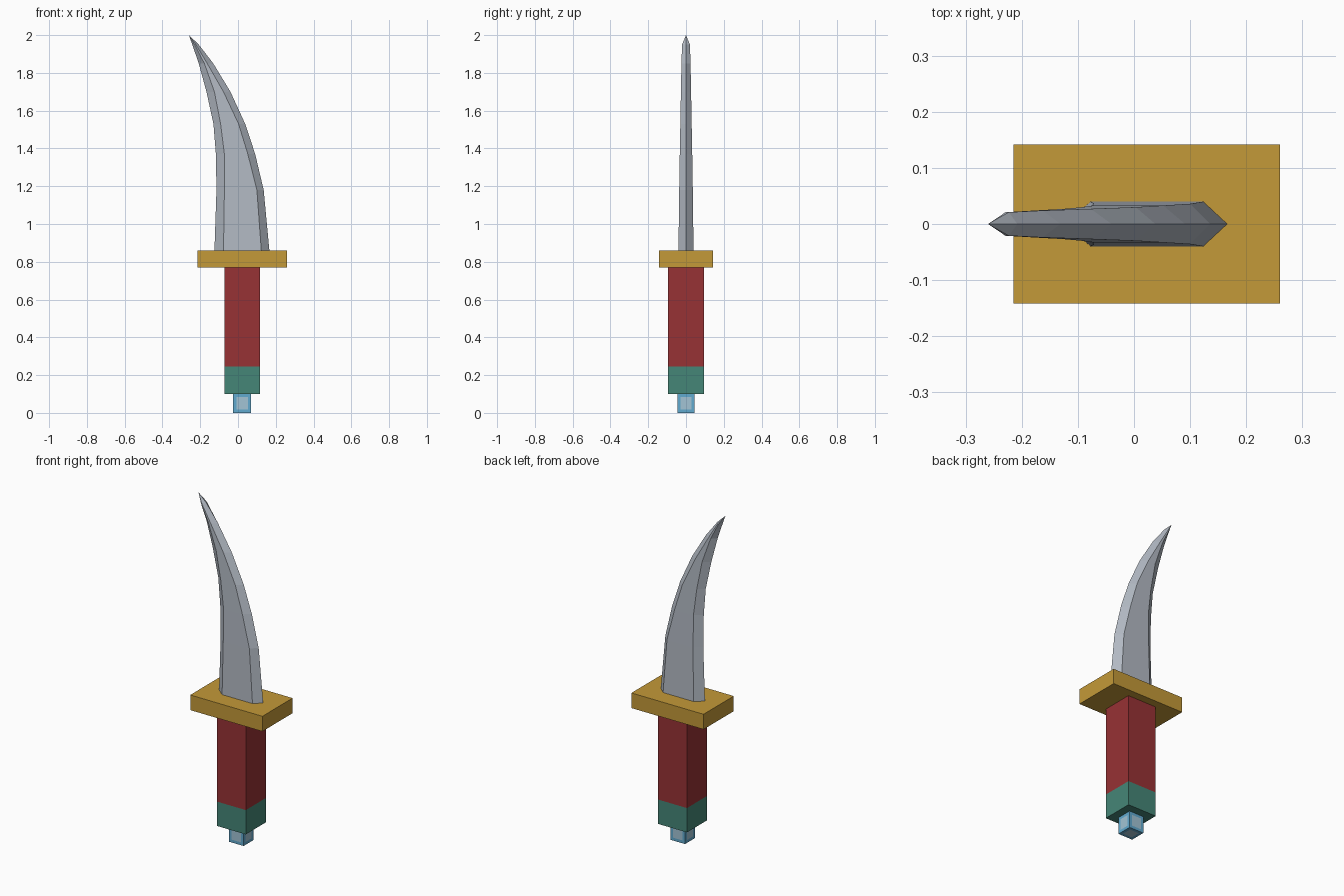
import bpy
import bmesh

default_cube = bpy.data.objects.get("Cube")
if default_cube:
    bpy.data.objects.remove(default_cube, do_unlink=True)


def make_material(name, red, green, blue):
    material = bpy.data.materials.new(name)
    colour = (red, green, blue, 1)
    material.diffuse_color = colour
    material.use_nodes = True
    shader = material.node_tree.nodes["Principled BSDF"]
    shader.inputs["Base Color"].default_value = colour
    shader.inputs["Roughness"].default_value = 0.6
    return material


steel = make_material("steel", 0.45, 0.49, 0.55)
gold = make_material("gold", 0.55, 0.32, 0.04)
red_grip = make_material("red grip", 0.31, 0.032, 0.035)
green_band = make_material("green band", 0.06, 0.24, 0.185)
gem_blue = make_material("gem blue", 0.12, 0.40, 0.62)
gem_pale = make_material("gem pale", 0.36, 0.55, 0.66)


def finish(name, mesh_builder, *materials):
    """Turn a bmesh into a named, flat shaded object."""
    bmesh.ops.recalc_face_normals(mesh_builder, faces=mesh_builder.faces)
    mesh = bpy.data.meshes.new(name)
    mesh_builder.to_mesh(mesh)
    mesh_builder.free()
    for material in materials:
        mesh.materials.append(material)
    part = bpy.data.objects.new(name, mesh)
    bpy.context.collection.objects.link(part)
    return part


def box(left, right, half_depth, bottom, top):
    """Box given by its x range, half depth in y and z range."""
    bm = bmesh.new()
    bmesh.ops.create_cube(bm, size=1)
    for vert in bm.verts:
        vert.co.x = right if vert.co.x > 0 else left
        vert.co.y = half_depth if vert.co.y > 0 else -half_depth
        vert.co.z = top if vert.co.z > 0 else bottom
    return bm


# Hilt
finish("guard", box(-0.215, 0.26, 0.142, 0.77, 0.86), gold)
finish("grip", box(-0.072, 0.117, 0.094, 0.245, 0.77), red_grip)
finish("grip_band", box(-0.072, 0.117, 0.094, 0.10, 0.245), green_band)

# Pommel gem with a paler patch inset in every face
gem = box(-0.026, 0.069, 0.046, 0, 0.10)
patches = list(gem.faces)
bmesh.ops.inset_individual(gem, faces=patches, thickness=0.024)
for face in patches:
    face.material_index = 1
finish("pommel_gem", gem, gem_blue, gem_pale)

# Curved blade: hexagonal sections up to a point
# height, inner edge, inner ridge, outer ridge, outer edge, half thickness
sections = [
    (0.85, -0.125, -0.077, 0.124, 0.167, 0.040),
    (1.18, -0.114, -0.072, 0.100, 0.136, 0.036),
    (1.37, -0.117, -0.072, 0.052, 0.091, 0.033),
    (1.53, -0.130, -0.092, 0.003, 0.038, 0.030),
    (1.70, -0.167, -0.125, -0.077, -0.040, 0.027),
    (1.85, -0.208, -0.178, -0.163, -0.131, 0.024),
    (1.95, -0.242, -0.229, -0.223, -0.208, 0.021),
]
blade = bmesh.new()
rings = []
for height, inner, inner_ridge, outer_ridge, outer, half in sections:
    outline = [(inner, 0), (inner_ridge, -half), (outer_ridge, -half),
               (outer, 0), (outer_ridge, half), (inner_ridge, half)]
    rings.append([blade.verts.new((x, y, height)) for x, y in outline])
tip = blade.verts.new((-0.26, 0, 2))
blade.faces.new(rings[0])
sides = len(rings[0])
for lower, upper in zip(rings, rings[1:]):
    for i in range(sides):
        j = (i + 1) % sides
        blade.faces.new((lower[i], lower[j], upper[j], upper[i]))
for i in range(sides):
    blade.faces.new((rings[-1][i], rings[-1][(i + 1) % sides], tip))
finish("blade", blade, steel)
